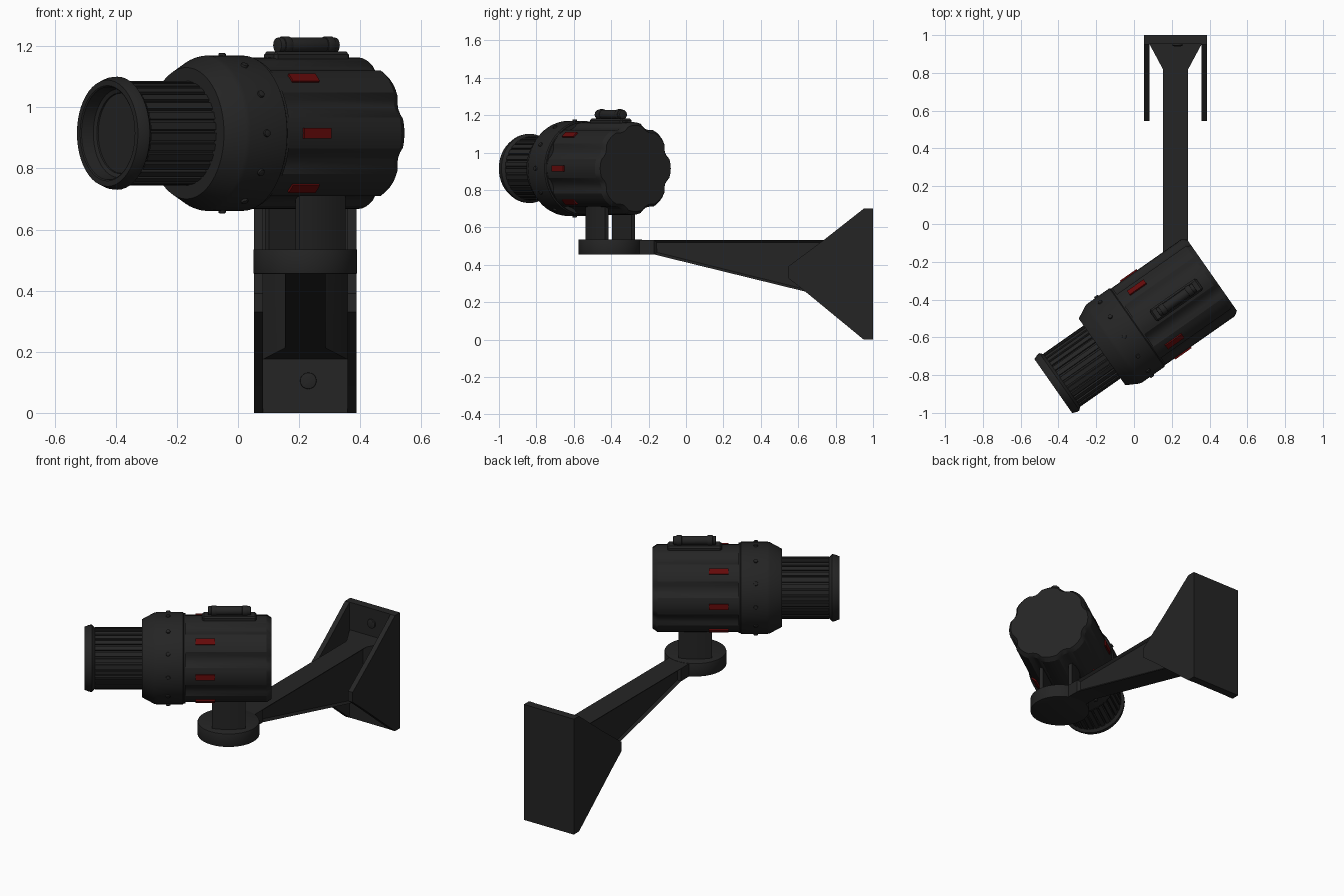
import bpy, bmesh, math
from mathutils import Matrix, Vector

if "Cube" in bpy.data.objects:
    bpy.data.objects.remove(bpy.data.objects["Cube"])


def material(name, rgb):
    m = bpy.data.materials.new(name)
    m.diffuse_color = (*rgb, 1)
    m.use_nodes = True
    m.node_tree.nodes["Principled BSDF"].inputs["Base Color"].default_value = m.diffuse_color
    return m


BLACK = material("matte black", (0.018, 0.018, 0.018))
RED = material("dark red", (0.13, 0.003, 0.003))

PX, PY, AXIS_Z = 0.22, -0.405, 0.915          # pivot of the camera head
HEAD = Matrix.Translation((PX, PY, AXIS_Z)) @ Matrix.Rotation(math.radians(35), 4, 'Z')
RX = lambda deg: Matrix.Rotation(math.radians(deg), 4, 'X')


def finish(name, bm, mat=BLACK, matrix=Matrix(), angle=30):
    bmesh.ops.recalc_face_normals(bm, faces=bm.faces)
    me = bpy.data.meshes.new(name)
    bm.to_mesh(me)
    bm.free()
    me.transform(matrix)
    me.materials.append(mat)
    ob = bpy.data.objects.new(name, me)
    bpy.context.collection.objects.link(ob)
    bpy.ops.object.select_all(action='DESELECT')
    ob.select_set(True)
    bpy.context.view_layer.objects.active = ob
    bpy.ops.object.shade_smooth_by_angle(angle=math.radians(angle))
    return ob


def loft(bm, rings, caps=True):
    vs = [[bm.verts.new(p) for p in r] for r in rings]
    n = len(vs[0])
    for a, b in zip(vs, vs[1:]):
        for i in range(n):
            bm.faces.new((a[i], a[(i + 1) % n], b[(i + 1) % n], b[i]))
    if caps:
        bm.faces.new(vs[0])
        bm.faces.new(vs[-1])


def polar(s, section, scale=1.0):
    """Cross-section of (degrees, radius) placed at s along the head axis."""
    return [(s, r * scale * math.cos(math.radians(a)), r * scale * math.sin(math.radians(a)))
            for a, r in section]


def turned(name, profile, n=48):
    bm = bmesh.new()
    loft(bm, [polar(s, [(360 * i / n, r) for i in range(n)]) for s, r in profile])
    return finish(name, bm, BLACK, HEAD)


def cylinder(name, r, depth, matrix, n=40, bevel=0.0):
    bm = bmesh.new()
    bmesh.ops.create_cone(bm, cap_ends=True, segments=n, radius1=r, radius2=r, depth=depth)
    if bevel:
        rim = [e for e in bm.edges if abs(e.verts[0].co.z - e.verts[1].co.z) < 1e-5]
        bmesh.ops.bevel(bm, geom=rim, offset=bevel, segments=2, affect='EDGES', profile=0.5)
    return finish(name, bm, BLACK, matrix)


def box(name, size, centre, matrix=Matrix(), mat=BLACK, bevel=0.0):
    bm = bmesh.new()
    bmesh.ops.create_cube(bm, size=1)
    bmesh.ops.scale(bm, vec=size, verts=bm.verts)
    if bevel:
        bmesh.ops.bevel(bm, geom=bm.edges[:], offset=bevel, segments=1, affect='EDGES')
    return finish(name, bm, mat, matrix @ Matrix.Translation(centre))


# Main housing with eight shallow flutes between broad ridges
flutes = [(45 * k + d, r) for k in range(8)
          for d, r in ((-12, .244), (-6, .247), (0, .248), (6, .247), (12, .244),
                       (17, .231), (22.5, .226), (28, .231))]
bm = bmesh.new()
loft(bm, [polar(-.24, flutes), polar(.21, flutes), polar(.235, flutes, .93)])
finish("main_housing", bm, BLACK, HEAD)

# Collar and its screws
turned("collar", [(-.475, .16), (-.475, .215), (-.41, .25), (-.395, .254), (-.25, .254),
                  (-.245, .248), (-.236, .248), (-.236, .2)], 64)
for k in range(12):
    cylinder("collar_screw", .012, .02,
             HEAD @ RX(30 * k) @ Matrix.Translation((-.332, 0, .252)), 12, .003)

# Ribbed lens barrel
ribs = [(12 * k + d, r) for k in range(30) for d, r in ((0, .171), (8, .171), (8.6, .162), (11.4, .162))]
bm = bmesh.new()
loft(bm, [polar(-.735, ribs), polar(-.46, ribs)], caps=False)
finish("lens_barrel", bm, BLACK, HEAD)

# Flared lens rim, stepped recess and glass
turned("lens_rim", [(-.67, .05), (-.67, .078), (-.695, .085), (-.70, .125), (-.74, .132), (-.745, .145),
                    (-.787, .152), (-.79, .156), (-.79, .174), (-.765, .184), (-.75, .185),
                    (-.735, .168), (-.735, .16)])
turned("lens_glass", [(-.66, .08), (-.672, .078), (-.684, .05), (-.689, .02)])

# Red marker plates on the ridges, three on each side
for a in (0, 46, -46):
    for side in (-90, 90):
        box("red_marker", (.107, .034, .009), (-.128, 0, .2505), HEAD @ RX(side + a), RED)

# Top rail with a small sight tube
box("top_rail", (.30, .075, .05), (.005, 0, .242), HEAD, BLACK, .01)
box("sight_mount", (.20, .03, .05), (.005, 0, .27), HEAD)
ALONG = Matrix.Rotation(math.pi / 2, 4, 'Y')
cylinder("sight_tube", .025, .235, HEAD @ Matrix.Translation((.005, 0, .288)) @ ALONG, 20, .004)
for s in (-.08, .09):
    cylinder("sight_band", .029, .03, HEAD @ Matrix.Translation((s, 0, .288)) @ ALONG, 20, .003)

# Swivel disc and forked post, outer faces slightly rounded
cylinder("swivel_disc", .17, .08, Matrix.Translation((PX, PY, .495)), 56, .003)
for side in (-1, 1):
    bm = bmesh.new()
    out = [(-.092, .075), (-.092, .098), (-.05, .108), (0, .112), (.05, .108), (.092, .098), (.092, .075)]
    loft(bm, [[(x, side * y, z) for x, y in out] for z in (.52 - AXIS_Z, .75 - AXIS_Z)])
    finish("fork_plate", bm, BLACK, HEAD)

# Tapered arm, flaring into the wall bracket, with recessed sides
bm = bmesh.new()
loft(bm, [[(PX - w, y, z), (PX + w, y, z), (PX + w, y, .533), (PX - w, y, .533)]
          for y, w, z in ((-.36, .067, .457), (-.17, .067, .455), (.82, .067, .212), (.965, .145, .172))])
bmesh.ops.recalc_face_normals(bm, faces=bm.faces)
sides = [f for f in bm.faces if abs(f.normal.x) > .95 and f.calc_center_median().y > 0]
bmesh.ops.inset_individual(bm, faces=sides, thickness=.018, depth=0)
bmesh.ops.translate(bm, vec=(0, 0, 0), verts=[])
for f in sides:
    d = Vector((-.014 if f.normal.x > 0 else .014, 0, 0))
    bmesh.ops.translate(bm, vec=d, verts=f.verts)
finish("arm", bm)

# Wall bracket: back plate, two side cheeks and two slotted screws
box("wall_plate", (.335, .048, .70), (PX, .976, .35))
cheek = [(1, 0), (.95, 0), (.64, .255), (.545, .33), (.545, .39), (.74, .535), (.95, .70), (1, .70)]
for x0 in (PX - .1675, PX + .1375):
    bm = bmesh.new()
    loft(bm, [[(x, y, z) for y, z in cheek] for x in (x0, x0 + .03)])
    finish("bracket_cheek", bm)
for z in (.105, .61):
    base = Matrix.Translation((PX + .01, .95, z))
    cylinder("wall_screw", .027, .014, base @ RX(90), 20, .003)
    box("screw_slot", (.045, .004, .006), (0, -.007, 0), base @ Matrix.Rotation(math.radians(-45), 4, 'Y'))
